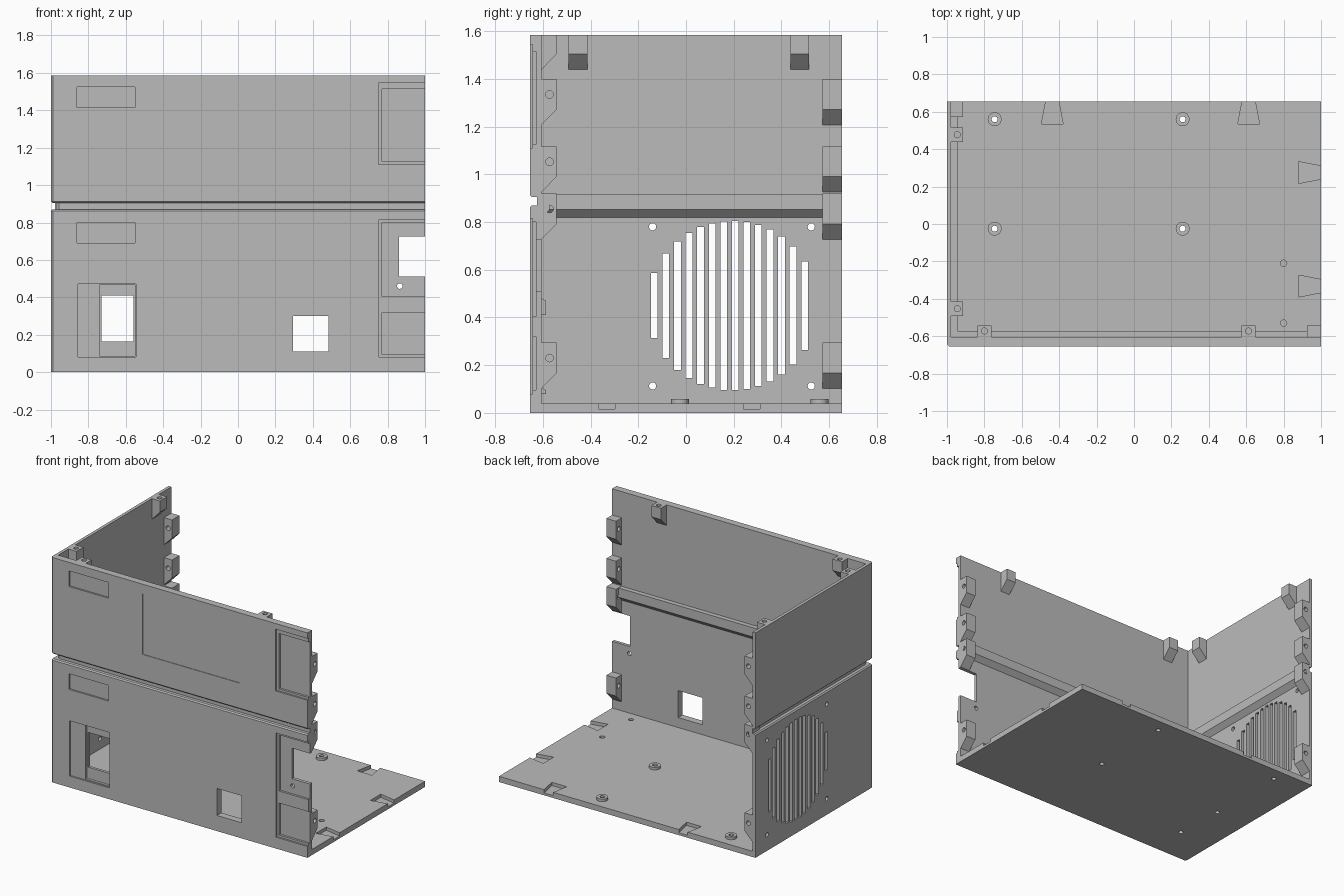
import bpy, bmesh, math
from mathutils import Vector, Matrix

if "Cube" in bpy.data.objects:
    bpy.data.objects.remove(bpy.data.objects["Cube"])

grey = bpy.data.materials.new("plain_grey")
grey.diffuse_color = (0.5, 0.5, 0.5, 1)
grey.use_nodes = True
grey.node_tree.nodes["Principled BSDF"].inputs["Base Color"].default_value = grey.diffuse_color

X0, X1, Y0, Y1, TOP = -1.0, 1.0, -0.655, 0.655, 1.585
XI, YI = -0.978, -0.605          # inner faces of the left and front walls
FLOOR = 0.04


def finish(name, bm):
    bmesh.ops.recalc_face_normals(bm, faces=bm.faces)
    me = bpy.data.meshes.new(name)
    bm.to_mesh(me)
    bm.free()
    me.materials.append(grey)
    ob = bpy.data.objects.new(name, me)
    bpy.context.collection.objects.link(ob)
    return ob


def loft(name, rings):
    """Solid through a list of equal-length point rings."""
    bm = bmesh.new()
    vs = [[bm.verts.new(p) for p in r] for r in rings]
    n = len(rings[0])
    for a, b in zip(vs, vs[1:]):
        for i in range(n):
            j = (i + 1) % n
            bm.faces.new((a[i], a[j], b[j], b[i]))
    bm.faces.new(vs[0])
    bm.faces.new(vs[-1])
    return finish(name, bm)


def prism(name, pts, vec):
    return loft(name, [pts, [Vector(p) + Vector(vec) for p in pts]])


def box(name, x, y, z):
    return prism(name, [(x[0], y[0], z[0]), (x[1], y[0], z[0]),
                        (x[1], y[1], z[0]), (x[0], y[1], z[0])], (0, 0, z[1] - z[0]))


def cyl(name, c, r, depth, axis='Z', seg=20):
    bm = bmesh.new()
    rot = {'X': Matrix.Rotation(math.pi / 2, 4, 'Y'),
           'Y': Matrix.Rotation(math.pi / 2, 4, 'X'), 'Z': Matrix()}[axis]
    bmesh.ops.create_cone(bm, cap_ends=True, segments=seg, radius1=r, radius2=r,
                          depth=depth, matrix=Matrix.Translation(c) @ rot)
    return finish(name, bm)


def cut(target, cutter):
    m = target.modifiers.new("cut", 'BOOLEAN')
    m.operation, m.solver, m.object = 'DIFFERENCE', 'EXACT', cutter
    bpy.context.view_layer.objects.active = target
    bpy.ops.object.modifier_apply(modifier=m.name)
    bpy.data.objects.remove(cutter)


# L-shaped wall: (height, outer groove depth, inner ridge depth)
sections = [(0, 0, 0), (.82, 0, 0), (.853, 0, .033), (.862, 0, .033), (.87, .008, .033),
            (.87, .03, .033), (.905, .03, .033), (.905, .008, .033), (.913, 0, .033),
            (.918, 0, .033), (.918, 0, 0), (TOP, 0, 0)]
C = 0.012
walls = loft("front_and_left_walls", [
    [(X0 + d, Y0 + d + C, z), (X0 + d + C, Y0 + d, z), (X1, Y0 + d, z), (X1, YI + e, z),
     (XI + e, YI + e, z), (XI + e, Y1, z), (X0 + d, Y1, z)] for z, d, e in sections])


def front_cut(x, z, depth):
    cut(walls, box("cutter", x, (Y0 - .05, Y0 + depth), z))


# Shallow label and display recesses
for z in ((1.415, 1.525), (.69, .80)):
    front_cut((-.86, -.55), z, .012)
front_cut((-.285, .475), (1.09, 1.515), .004)

# Stepped recesses at the right end of the front
front_cut((.75, 1.1), (1.11, 1.545), .012)
front_cut((.77, 1.1), (1.125, 1.515), .027)
front_cut((.755, 1.1), (.08, .815), .012)
front_cut((.77, 1.1), (.405, .80), .027)
front_cut((.77, 1.1), (.095, .32), .027)

# Power inlet recess, openings and the notch at the right edge
front_cut((-.855, -.545), (.08, .47), .012)
front_cut((-.74, -.55), (.085, .465), .03)
front_cut((-.73, -.56), (.165, .41), .1)
front_cut((.295, .485), (.11, .30), .1)
front_cut((.86, 1.1), (.51, .725), .1)
cut(walls, cyl("cutter", (.865, -.63, .46), .015, .2, 'Y'))

# Round fan grille of vertical slots with four screw holes
for i in range(14):
    y = -.133 + i * .0485
    h = math.sqrt(.355 ** 2 - (y - .195) ** 2)
    cut(walls, box("cutter", (-1.1, -.96), (y - .014, y + .014), (.45 - h, .45 + h)))
for y in (-.14, .525):
    for z in (.113, .78):
        cut(walls, cyl("cutter", (-1, y, z), .015, .1, 'X'))

# Clips behind the power inlet
for n, z in (("upper", (.41, .48)), ("lower", (.08, .105))):
    prism(n + "_inlet_clip", [(-.73, YI, z[0]), (-.73, YI + .018, z[0]),
                              (-.73, YI + .018, z[1] - .01), (-.73, YI, z[1])], (.17, 0, 0))


# Screw tabs with a sloped underside
def tab(name, wall, a, b, top, height, hole):
    prof = [(0, top), (.063, top), (.063, top - height), (0, top - height - .065)]
    mid, zc = (a + b) / 2, top - .065
    if wall == "front":
        ob = prism(name, [(a, YI + p, z) for p, z in prof], (b - a, 0, 0))
        c = (mid, YI + .033, zc)
    else:
        ob = prism(name, [(XI + p, a, z) for p, z in prof], (0, b - a, 0))
        c = (XI + .033, mid, zc)
    if hole == 'Z':
        cut(ob, cyl("cutter", (c[0], c[1], top), .016, .1))
    else:
        cut(ob, cyl("cutter", c, .016, .3, hole))


for i, t in enumerate((1.40, 1.118, .92, .295)):
    tab(f"right_edge_tab_{i}", "front", .925, 1, t, .127, 'X')
    tab(f"back_edge_tab_{i}", "left", .572, Y1, t, .127, 'Y')
for i, x in enumerate((-.80, .612)):
    tab(f"front_top_tab_{i}", "front", x - .037, x + .037, TOP, .08, 'Z')
for i, y in enumerate((-.453, .477)):
    tab(f"left_top_tab_{i}", "left", y - .039, y + .039, TOP, .08, 'Z')

# Floor with dovetail slots along the open edges
floor = box("floor", (XI, X1), (YI, Y1), (0, FLOOR))
for x in (-.437, .613):
    cut(floor, prism("cutter", [(x - .058, .535, .017), (x + .058, .535, .017),
                                (x + .032, .67, .017), (x - .032, .67, .017)], (0, 0, .1)))
for y in (.275, -.332):
    cut(floor, prism("cutter", [(.88, y - .058, .017), (.88, y + .058, .017),
                                (1.015, y + .032, .017), (1.015, y - .032, .017)], (0, 0, .1)))

# Small blind holes in the floor
for x, y, z in ((.80, -.21, FLOOR), (.80, -.53, FLOOR), (-.73, -.385, 0)):
    cut(floor, cyl("cutter", (x, y, z), .017, .04))

# Board standoffs with holes through the floor
for i, (x, y) in enumerate((x, y) for x in (-.745, .26) for y in (-.025, .56)):
    cut(floor, cyl("cutter", (x, y, .02), .016, .2))
    ring = cyl(f"standoff_{i}", (x, y, FLOOR + .009), .037, .018, seg=28)
    cut(ring, cyl("cutter", (x, y, FLOOR), .016, .2))
